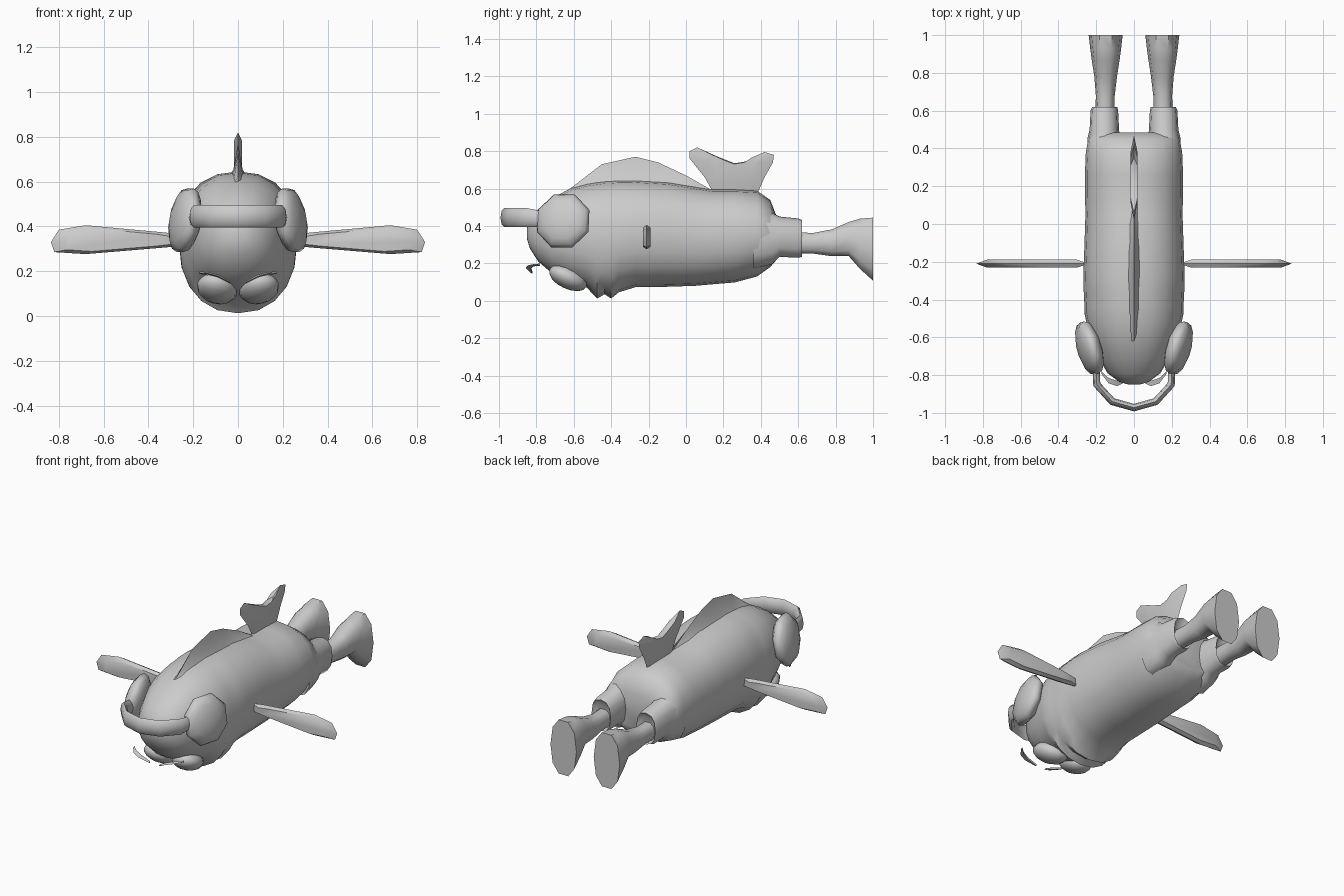
import bpy, bmesh, math
from mathutils import Vector, Matrix

if "Cube" in bpy.data.objects:
    bpy.data.objects.remove(bpy.data.objects["Cube"])

grey = bpy.data.materials.new("plain grey")
grey.diffuse_color = (0.6, 0.6, 0.6, 1)
grey.use_nodes = True
grey.node_tree.nodes["Principled BSDF"].inputs["Base Color"].default_value = grey.diffuse_color


def finish(bm, name, angle=40):
    bmesh.ops.recalc_face_normals(bm, faces=bm.faces)
    me = bpy.data.meshes.new(name)
    bm.to_mesh(me)
    bm.free()
    ob = bpy.data.objects.new(name, me)
    bpy.context.collection.objects.link(ob)
    me.materials.append(grey)
    bpy.ops.object.select_all(action='DESELECT')
    ob.select_set(True)
    bpy.context.view_layer.objects.active = ob
    bpy.ops.object.shade_smooth_by_angle(angle=math.radians(angle))
    return ob


def skin(rings, name, angle=40):
    """Join equal rings of points into a closed tube."""
    bm = bmesh.new()
    vs = [[bm.verts.new(p) for p in r] for r in rings]
    n = len(vs[0])
    for a, b in zip(vs, vs[1:]):
        for i in range(n):
            j = (i + 1) % n
            bm.faces.new((a[i], a[j], b[j], b[i]))
    bm.faces.new(vs[0])
    bm.faces.new(vs[-1])
    return finish(bm, name, angle)


def oval(y, cx, hw, zb, zt, n, e=1.0):
    """Rounded section across y; e below 1 makes it squarer."""
    pts = []
    for i in range(n):
        a = 2 * math.pi * (i + 0.5) / n + math.pi / n
        c, s = math.cos(a), math.sin(a)
        pts.append((cx + hw * math.copysign(abs(c) ** e, c), y,
                    (zb + zt) / 2 + (zt - zb) / 2 * math.copysign(abs(s) ** e, s)))
    return pts


def blade(outline, t, place, name, shrink=0.6):
    """Thin lens: sharp outline, thicker inner ring on both sides."""
    cu = sum(p[0] for p in outline) / len(outline)
    cv = sum(p[1] for p in outline) / len(outline)
    inner = [(cu + (u - cu) * shrink, cv + (v - cv) * shrink) for u, v in outline]
    rings = [[place(u, v, -t) for u, v in inner],
             [place(u, v, 0) for u, v in outline],
             [place(u, v, t) for u, v in inner]]
    return skin(rings, name, 50)


def ellipsoid(name, loc, radii, rot, seg, rows):
    bm = bmesh.new()
    bmesh.ops.create_uvsphere(bm, u_segments=seg, v_segments=rows, radius=1)
    bm.transform(Matrix.Translation(loc) @ rot @ Matrix.Diagonal((*radii, 1)))
    return finish(bm, name, 60)


# Body, from snout to hips, with two throat folds: y, half width, bottom, top
body = [(-0.85, 0.03, 0.33, 0.39), (-0.835, 0.08, 0.28, 0.44), (-0.79, 0.14, 0.21, 0.49),
        (-0.72, 0.18, 0.15, 0.545), (-0.62, 0.222, 0.10, 0.60), (-0.53, 0.25, 0.07, 0.625),
        (-0.475, 0.262, 0.012, 0.635), (-0.435, 0.262, 0.035, 0.64), (-0.40, 0.264, 0.012, 0.642),
        (-0.36, 0.266, 0.045, 0.645), (-0.27, 0.268, 0.073, 0.645), (-0.1, 0.262, 0.075, 0.635),
        (0.05, 0.257, 0.08, 0.61), (0.14, 0.259, 0.088, 0.595), (0.26, 0.26, 0.098, 0.595),
        (0.38, 0.255, 0.13, 0.588), (0.45, 0.242, 0.18, 0.54), (0.485, 0.22, 0.22, 0.45)]
skin([oval(y, 0, w, b, t, 20, 0.9) for y, w, b, t in body], "body", 50)

# Long dorsal hump: crest with flared base
hump = [(-0.64, 0.585), (-0.58, 0.63), (-0.45, 0.73), (-0.27, 0.77), (-0.15, 0.74), (0, 0.67), (0.14, 0.59)]
rings = []
for y, z in hump:
    h = z - 0.58
    rings.append([(-0.07, y, 0.57), (-0.02, y, 0.58 + h * 0.4), (0, y, z),
                  (0.02, y, 0.58 + h * 0.4), (0.07, y, 0.57)])
skin(rings, "dorsal_hump", 50)

# Forked tail fin standing on the rump
fork = [(0.02, 0.80), (0.06, 0.82), (0.17, 0.77), (0.26, 0.735), (0.35, 0.75), (0.42, 0.795),
        (0.47, 0.78), (0.465, 0.74), (0.42, 0.66), (0.38, 0.57), (0.15, 0.57), (0.10, 0.66), (0.02, 0.76)]
blade(fork, 0.018, lambda u, v, d: (d, u, v), "tail_fin")

# Headband curving around the face
path = [(-0.20, -0.74), (-0.197, -0.85), (-0.115, -0.94), (0, -0.972),
        (0.115, -0.94), (0.197, -0.85), (0.20, -0.74)]
rings = []
for i, p in enumerate(path):
    a, b = path[max(i - 1, 0)], path[min(i + 1, len(path) - 1)]
    nrm = Vector((b[1] - a[1], a[0] - b[0], 0)).normalized()
    hz = 0.04 if i in (0, 6) else 0.05
    zc = 0.435 if i in (0, 6) else 0.445
    rings.append([Vector((p[0], p[1], zc)) + nrm * (0.02 * math.cos(k * math.pi / 4))
                  + Vector((0, 0, hz * math.sin(k * math.pi / 4))) for k in range(8)])
skin(rings, "headband", 50)

fin = [(0.24, 0.36), (0.32, 0.372), (0.68, 0.405), (0.80, 0.385), (0.835, 0.33),
       (0.82, 0.285), (0.68, 0.276), (0.32, 0.306), (0.24, 0.315)]
foot = [(0.55, 0.155, 0.05, 0.25, 0.37), (0.68, 0.152, 0.05, 0.25, 0.365),
        (0.78, 0.15, 0.06, 0.235, 0.385), (0.87, 0.15, 0.074, 0.235, 0.425),
        (0.93, 0.15, 0.082, 0.165, 0.445), (1.0, 0.15, 0.09, 0.10, 0.452)]
sleeve = [(0.36, 0.165, 0.085, 0.17, 0.50), (0.46, 0.16, 0.085, 0.195, 0.47),
          (0.50, 0.157, 0.078, 0.235, 0.45), (0.60, 0.157, 0.073, 0.23, 0.44),
          (0.62, 0.155, 0.066, 0.235, 0.432), (0.60, 0.155, 0.05, 0.25, 0.40)]

for s, side in ((-1, "left"), (1, "right")):
    # Ear cup, a flattened eight-sided pad tilted to the head
    axis = Vector((s * 1.0, -0.28, 0.18)).normalized()
    rot = axis.to_track_quat('Z', 'Y').to_matrix().to_4x4() @ Matrix.Rotation(math.pi / 8, 4, 'Z')
    ellipsoid(side + "_ear_cup", (s * 0.236, -0.657, 0.427), (0.155, 0.155, 0.062), rot, 8, 8)

    # Side flipper
    blade(fin, 0.021, lambda u, v, d: (s * u, -0.21 + d, v), side + "_flipper", 0.8)

    # Bulging cheek under the snout, and the thin lash ahead of it
    rot = Matrix.Rotation(s * 0.25, 4, 'Z') @ Matrix.Rotation(math.radians(-25), 4, 'X')
    ellipsoid(side + "_cheek", (s * 0.093, -0.63, 0.122), (0.09, 0.112, 0.058), rot, 12, 8)
    lash = [(0.035, -0.825, 0.15), (0.09, -0.85, 0.178), (0.135, -0.835, 0.19), (0.172, -0.785, 0.193)]
    rings = [[(s * x, y - 0.008, z), (s * x, y + w, z + 0.006), (s * x, y + w, z - 0.006)]
             for (x, y, z), w in zip(lash, (0.004, 0.02, 0.02, 0.004))]
    skin(rings, side + "_lash")

    # Leg opening and the boot with its flat sole
    skin([oval(y, s * cx, w, b, t, 12, 0.85) for y, cx, w, b, t in sleeve], side + "_leg_sleeve", 50)
    skin([oval(y, s * cx, w, b, t, 10, 0.85) for y, cx, w, b, t in foot], side + "_boot", 50)
